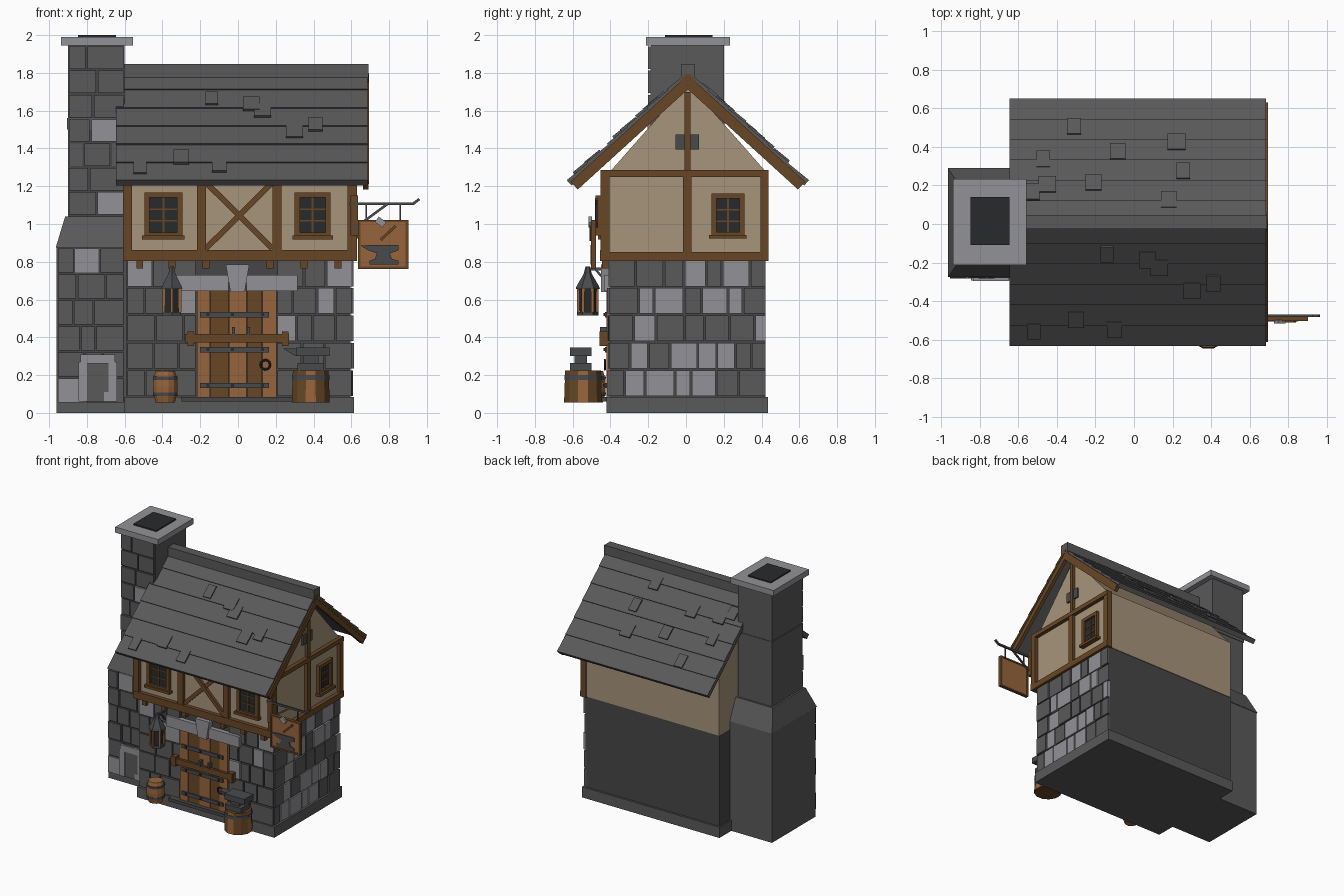
import bpy, bmesh, math, random
from mathutils import Matrix, Vector

if "Cube" in bpy.data.objects:
    bpy.data.objects.remove(bpy.data.objects["Cube"])
random.seed(4)

def material(name, r, g, b):
    m = bpy.data.materials.new(name)
    m.diffuse_color = (r, g, b, 1)
    m.use_nodes = True
    m.node_tree.nodes["Principled BSDF"].inputs["Base Color"].default_value = m.diffuse_color
    return m

GREY = material("dark_stone", .100, .100, .101)
MORTAR = material("mortar", .062, .062, .062)
LIGHT = material("light_stone", .29, .29, .31)
PLASTER = material("plaster", .39, .30, .20)
DARKWOOD = material("dark_wood", .135, .062, .019)
WOOD = material("warm_wood", .31, .13, .045)
IRON = material("iron", .065, .068, .073)
BLACK = material("soot_and_glass", .022, .023, .025)

def finish(name, bm, *mats):
    bmesh.ops.recalc_face_normals(bm, faces=bm.faces[:])
    me = bpy.data.meshes.new(name)
    bm.to_mesh(me)
    bm.free()
    for m in mats:
        me.materials.append(m)
    ob = bpy.data.objects.new(name, me)
    bpy.context.collection.objects.link(ob)
    return ob

# Wall frames: local (along, outward, up) -> world
def front(y):
    return Matrix(((1, 0, 0, 0), (0, -1, 0, y), (0, 0, 1, 0), (0, 0, 0, 1)))

def right(x):
    return Matrix(((0, 1, 0, x), (1, 0, 0, 0), (0, 0, 1, 0), (0, 0, 0, 1)))

ID = Matrix.Identity(4)

def add_box(bm, b, M=ID, mi=0):
    x0, x1, y0, y1, z0, z1 = b
    T = M @ Matrix.Translation(((x0+x1)/2, (y0+y1)/2, (z0+z1)/2)) @ Matrix.Diagonal((x1-x0, y1-y0, z1-z0, 1))
    vs = bmesh.ops.create_cube(bm, size=1, matrix=T)["verts"]
    for f in {f for v in vs for f in v.link_faces}:
        f.material_index = mi

def boxes(name, mat, M, *bs):
    bm = bmesh.new()
    for b in bs:
        add_box(bm, b, M)
    return finish(name, bm, mat)

def poly(name, mat, M, pts, d0, d1):
    bm = bmesh.new()
    f = bm.faces.new([bm.verts.new(M @ Vector((u, d0, w))) for u, w in pts])
    off = M.to_3x3() @ Vector((0, d1-d0, 0))
    r = bmesh.ops.extrude_face_region(bm, geom=[f])
    bmesh.ops.translate(bm, vec=off, verts=[g for g in r["geom"] if isinstance(g, bmesh.types.BMVert)])
    return finish(name, bm, mat)

def beam(name, mat, M, a, b, width, d0, d1):
    a, b = Vector(a), Vector(b)
    n = Vector((a.y-b.y, b.x-a.x)).normalized()*width/2
    return poly(name, mat, M, [a+n, b+n, b-n, a-n], d0, d1)

def lathe(name, profile, x, y, n, *mats):
    bm = bmesh.new()
    rings = [[bm.verts.new((x+r*math.cos((i+.5)*math.tau/n), y+r*math.sin((i+.5)*math.tau/n), z))
              for i in range(n)] for r, z in profile]
    for a, b in zip(rings, rings[1:]):
        for i in range(n):
            f = bm.faces.new((a[i], a[(i+1) % n], b[(i+1) % n], b[i]))
            f.material_index = i % len(mats)
    bm.faces.new(rings[0])
    bm.faces.new(rings[-1])
    return finish(name, bm, *mats)

def stones(name, M, spans, z0, z1, rows, light=.16):
    bm = bmesh.new()
    h = (z1-z0)/rows
    for r in range(rows):
        for u, end in spans:
            while u < end-.01:
                w = random.uniform(.08, .16)
                if end-u-w < .06:
                    w = end-u
                add_box(bm, (u+.005, u+w-.005, -.01, random.uniform(.008, .018), z0+r*h+.005, z0+(r+1)*h-.005),
                        M, int(random.random() < light))
                u += w
    return finish(name, bm, GREY, LIGHT)

# Ground storey
boxes("plinth", GREY, ID, (-.60, .615, -.42, .435, 0, .085))
boxes("ground_wall", MORTAR, ID, (-.59, .595, -.40, .42, .08, .81))
stones("front_stones", front(-.40), [(-.59, -.22), (.205, .605)], .085, .81, 5)
stones("side_stones", right(.595), [(-.41, .425)], .085, .81, 5, .22)

# Door, lintel and fittings
F = front(-.40)
planks = [-.22, -.145, -.05, .047, .127, .205]
boxes("door_planks_warm", WOOD, F, *[(planks[i]+.002, planks[i+1]-.002, 0, .02, .085, .65) for i in (0, 2, 4)])
boxes("door_planks_dark", DARKWOOD, F, *[(planks[i], planks[i+1], 0, .017, .085, .65) for i in (1, 3)])
boxes("door_straps", IRON, F, *[(-.20, .165, .02, .03, z-.014, z+.014) for z in (.145, .335, .52)])
boxes("strap_bolts", BLACK, F, *[(x-.008, x+.008, .03, .036, z-.008, z+.008)
                                for z in (.145, .335, .52) for x in (-.16, -.03, .13)])
boxes("door_bar", DARKWOOD, F, (-.28, .27, .03, .05, .372, .418))
boxes("bar_brackets", DARKWOOD, F, *[(x-.018, x+.018, 0, .057, .355, .432) for x in (-.25, .25)])
boxes("bar_hooks", IRON, F, *[(x-.008, x+.008, .02, .055, .41, .455) for x in (-.025, .055)])
bpy.ops.mesh.primitive_torus_add(location=(.145, -.43, .255), rotation=(math.pi/2, 0, 0), major_radius=.025,
                                 minor_radius=.006, major_segments=12, minor_segments=6)
bpy.context.object.name = "door_ring"
bpy.context.object.data.materials.append(BLACK)
boxes("lintel", LIGHT, F, (-.33, -.05, 0, .035, .645, .73), (.045, .315, 0, .035, .645, .73))
poly("keystone", LIGHT, F, [(-.04, .64), (.035, .64), (.06, .785), (-.065, .785)], 0, .05)
boxes("threshold", MORTAR, F, (-.3, .3, 0, .05, .06, .085))

# Upper storey with timber frame
boxes("upper_wall", PLASTER, ID, (-.59, .60, -.425, .425, .81, 1.285))
poly("gable", PLASTER, right(0), [(-.40, 1.28), (.42, 1.28), (.01, 1.745)], -.59, .60)
U = front(-.425)
boxes("front_frame", DARKWOOD, U, (-.61, .63, -.02, .03, .805, .862), (-.61, .63, -.02, .028, 1.225, 1.285),
      *[(x, x+.048, -.02, .027, .86, 1.23) for x in (-.61, -.218, .182, .582)])
for i, (a, b) in enumerate((((-.17, .87), (.182, 1.22)), ((-.17, 1.22), (.182, .87)))):
    beam("cross_brace", DARKWOOD, U, a, b, .03, -.01, .014+.006*i)
R = right(.60)
boxes("side_frame", DARKWOOD, R, (-.452, .437, -.02, .03, .805, .852), (-.452, .437, -.02, .03, 1.25, 1.285),
      *[(y, y+.043, -.02, .027, .85, 1.25) for y in (-.452, -.015, .394)])
boxes("gable_post", DARKWOOD, R, (-.008, .025, -.01, .022, 1.285, 1.70))
boxes("gable_plate", IRON, R, (-.055, .068, -.01, .012, 1.395, 1.475))
boxes("corbels", DARKWOOD, F, *[(x-.018, x+.018, 0, .045, .765, .81) for x in (-.52, -.35, -.17, .17, .35, .53)])

def window(name, M, c, w, z0, z1):
    l, r, t = c-w/2, c+w/2, .027
    boxes(name+"_glass", BLACK, M, (l+.01, r-.01, -.01, .008, z0+.01, z1-.01))
    boxes(name+"_frame", DARKWOOD, M, (l, l+t, -.01, .025, z0, z1), (r-t, r, -.01, .025, z0, z1),
          (l+t, r-t, -.01, .025, z1-t, z1), (l+t, r-t, -.01, .025, z0, z0+t),
          (l-.012, r+.012, -.01, .04, z0-.008, z0+.012),
          (c-.005, c+.005, 0, .014, z0, z1),
          *[(l+t, r-t, 0, .013, z-.004, z+.004) for z in (z0+(z1-z0)*.37, z0+(z1-z0)*.63)])

window("left_window", U, -.395, .20, .927, 1.168)
window("right_window", U, .395, .19, .927, 1.168)
window("side_window", R, .222, .175, .93, 1.162)

# Roof: stepped courses on both slopes, with loose slates
CY, TOP, TH, LEN = .01, 1.805, math.radians(42.3), .86
co, si = math.cos(TH), math.sin(TH)

def slope(sgn, s, t):
    return (CY+sgn*(s*co+t*si), TOP-s*si+t*co)

for sgn, side in ((-1, "front"), (1, "back")):
    pts = [slope(sgn, 0, -.035), slope(sgn, 0, 0)]
    for i in range(1, 7):
        pts += [slope(sgn, LEN*i/6, .008), slope(sgn, LEN*i/6, 0 if i < 6 else -.03)]
    poly(side+"_roof", GREY, right(0), pts, -.645, .685)
    for lo, hi, x, part in ((-.068, -.03, .69, "barge_board"), (-.03, -.012, .694, "barge_trim")):
        poly(side+"_"+part, DARKWOOD, right(0), [slope(sgn, .0, lo), slope(sgn, .0, hi),
             slope(sgn, LEN-.01, hi), slope(sgn, LEN-.01, lo)], .662, x)
slates = [(-.14, -.15), (.13, -.22), (.3, -.34), (-.52, -.55), (-.3, -.49), (-.1, -.54), (.07, -.18), (.41, -.3),
          (-.31, .5), (-.085, .37), (.22, .42), (.255, .27), (-.47, .33), (-.21, .21), (-.45, .2), (.18, .12), (-.53, .16)]
for x, y in slates:
    sgn = 1 if y > 0 else -1
    s, w = abs(y-CY)/co, random.uniform(.033, .048)
    poly("loose_slate", GREY, right(0), [slope(sgn, s+a, t) for a, t in
         ((-.052, 0), (-.052, .011), (.052, .017), (.052, 0))], x-w, x+w)
boxes("ridge_cap", GREY, ID, (-.62, .69, CY-.037, CY+.037, 1.765, 1.848))

# Chimney
def tapered(name, mat, a, b):
    bm = bmesh.new()
    q = [[bm.verts.new((x, y, s[4])) for x, y in ((s[0], s[2]), (s[1], s[2]), (s[1], s[3]), (s[0], s[3]))] for s in (a, b)]
    for i in range(4):
        bm.faces.new((q[0][i], q[0][(i+1) % 4], q[1][(i+1) % 4], q[1][i]))
    for r in q:
        bm.faces.new(r)
    finish(name, bm, mat)

boxes("chimney_base", GREY, ID, (-.96, -.57, -.265, .285, 0, .88))
tapered("chimney_shoulder", GREY, (-.965, -.59, -.275, .29, .875), (-.915, -.59, -.205, .215, 1.04))
boxes("chimney_stack", GREY, ID, (-.90, -.60, -.185, .2, 1.03, 1.95), (-.905, -.597, -.188, .204, 1.5, 1.56))
boxes("chimney_mortar", MORTAR, ID, (-.955, -.60, -.267, -.26, .06, .87), (-.895, -.605, -.187, -.18, 1.04, 1.94))
stones("chimney_base_stones", front(-.265), [(-.958, -.60)], .05, .875, 6)
stones("chimney_stack_stones", front(-.185), [(-.90, -.60)], 1.045, 1.945, 7, .12)
boxes("chimney_cap", LIGHT, ID, (-.937, -.557, -.213, .232, 1.945, 1.99))
boxes("flue", BLACK, ID, (-.848, -.645, -.11, .14, 1.97, 2.0))
H = front(-.265)
boxes("hearth_surround", LIGHT, H, (-.845, -.80, 0, .028, .06, .27), (-.685, -.64, 0, .028, .06, .27),
      (-.835, -.65, 0, .03, .262, .31), (-.71, -.685, 0, .026, .06, .11))
boxes("hearth_infill", GREY, H, (-.80, -.685, 0, .022, .06, .265))

# Barrel, stump and anvil
lathe("barrel", [(.052, .055), (.065, .10), (.067, .14), (.065, .18), (.053, .222)], -.385, -.49, 12, WOOD)
for z in (.09, .175):
    lathe("barrel_hoop", [(.067, z), (.068, z+.018)], -.385, -.49, 12, IRON)
lathe("stump", [(.104, .055), (.098, .225)], .385, -.545, 12, DARKWOOD, DARKWOOD, WOOD)
lathe("stump_hoop", [(.103, .175), (.102, .2)], .385, -.545, 12, IRON)
boxes("anvil", IRON, ID, (.315, .455, -.613, -.5, .225, .265), (.345, .425, -.59, -.525, .26, .31),
      (.31, .485, -.613, -.5, .3, .345))
tapered("anvil_horn", IRON, (.24, .32, -.585, -.53, .34), (.305, .32, -.585, -.53, .30))

# Lantern on its bracket
LX, LY = -.35, -.52
lathe("lantern_pane", [(.042, .53), (.05, .66)], LX, LY, 6, BLACK)
lathe("lantern_base", [(.056, .515), (.056, .535)], LX, LY, 6, IRON)
lathe("lantern_roof", [(.064, .655), (.06, .67), (.022, .735), (.012, .775)], LX, LY, 6, IRON)
for i in range(6):
    a = (i+.5)*math.tau/6
    x, y = LX+.05*math.cos(a), LY+.05*math.sin(a)
    boxes("lantern_post", WOOD, ID, (x-.007, x+.007, y-.007, y+.007, .535, .656))
boxes("lantern_bracket", IRON, ID, (LX-.007, LX+.007, LY, -.39, .755, .77), (LX-.014, LX+.014, -.425, -.40, .66, .78))
beam("lantern_strut", IRON, right(LX), (-.41, .68), (-.48, .76), .012, -.006, .006)

# Hanging sign
S = front(-.49)
boxes("sign_board", WOOD, S, (.64, .895, -.008, .008, .77, 1.015))
boxes("sign_frame", DARKWOOD, S, (.634, .648, -.013, .013, .763, 1.022), (.887, .902, -.013, .013, .763, 1.022),
      (.634, .902, -.013, .013, .763, .776), (.634, .902, -.013, .013, 1.01, 1.022))
poly("sign_anvil", IRON, S, [(.65, .885), (.69, .86), (.735, .845), (.725, .815), (.695, .805), (.695, .785), (.85, .785),
     (.85, .805), (.815, .815), (.805, .845), (.85, .86), (.85, .89), (.71, .89)], .008, .016)
beam("sign_hammer_handle", DARKWOOD, S, (.755, .915), (.835, .99), .014, .008, .02)
beam("sign_hammer_head", LIGHT, S, (.735, 1.025), (.775, .995), .035, .008, .025)
G = front(-.475)
boxes("sign_rail", IRON, G, (.59, .93, -.007, .007, 1.1, 1.115), *[(x-.004, x+.004, -.004, .004, 1.015, 1.105) for x in (.68, .86)])
beam("sign_rail_tip", IRON, G, (.925, 1.105), (.96, 1.132), .014, -.007, .007)
beam("sign_strut", IRON, G, (.60, .965), (.79, 1.105), .013, -.006, .006)
boxes("sign_mount", DARKWOOD, G, (.595, .635, -.03, .005, .94, 1.15))
